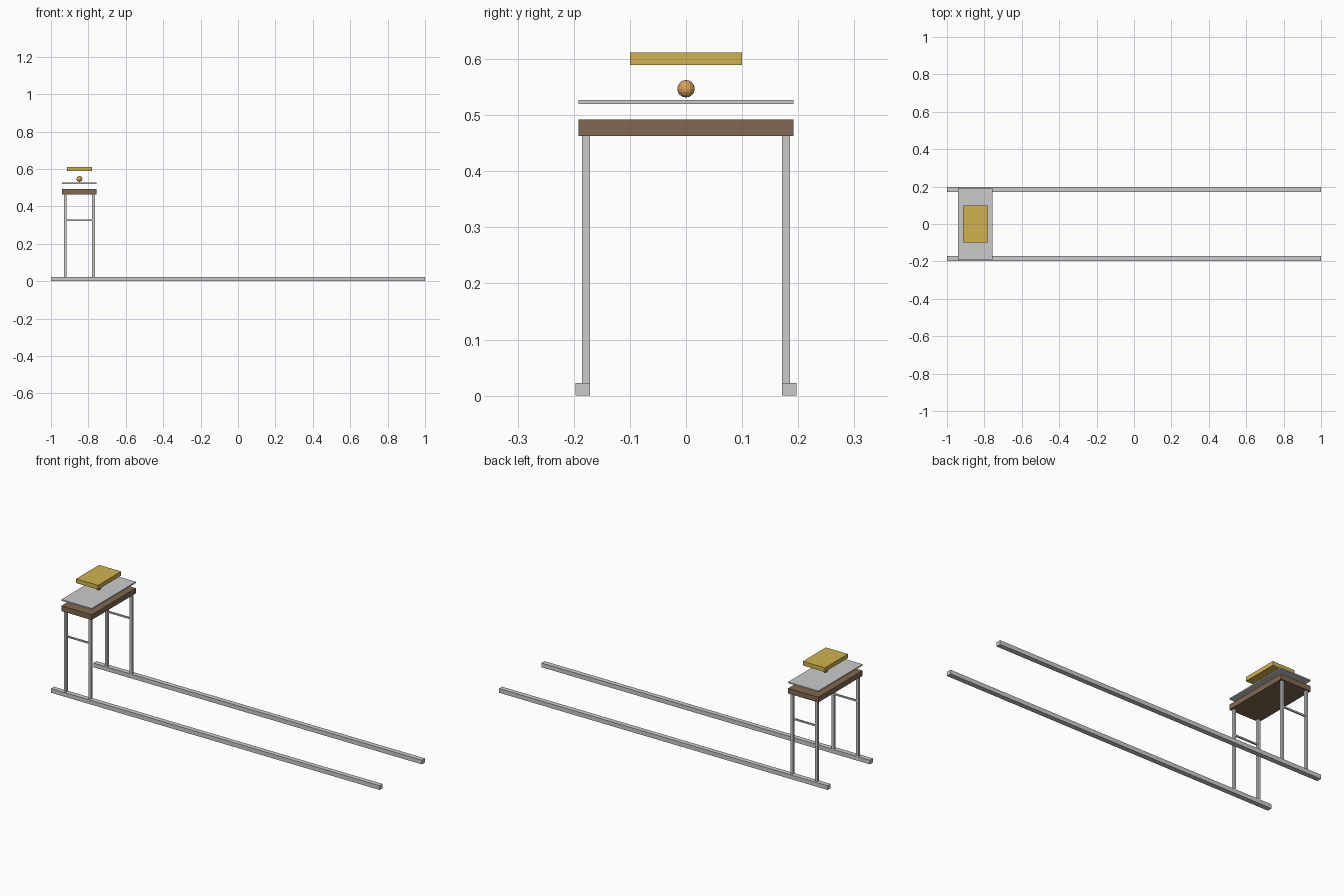
import bpy

if "Cube" in bpy.data.objects:
    bpy.data.objects.remove(bpy.data.objects["Cube"])


def material(name, rgb):
    m = bpy.data.materials.new(name)
    m.diffuse_color = (*rgb, 1)
    m.use_nodes = True
    m.node_tree.nodes["Principled BSDF"].inputs["Base Color"].default_value = m.diffuse_color
    return m


def box(name, x, y, z, mat=None):
    """Box from (min, max) ranges on each axis."""
    bpy.ops.mesh.primitive_cube_add(size=1, location=[sum(r) / 2 for r in (x, y, z)])
    o = bpy.context.object
    o.name = name
    o.scale = [r[1] - r[0] for r in (x, y, z)]
    bpy.ops.object.transform_apply(location=False, rotation=False, scale=True)
    if mat:
        o.data.materials.append(mat)
    return o


wood = material("wood", (0.22, 0.14, 0.08))
gold = material("gold", (0.63, 0.45, 0.08))
orange = material("orange", (0.70, 0.36, 0.10))

CX = -0.848   # centre of the carriage along the rails

for side, s in (("front", -1), ("back", 1)):
    # long floor rail
    yc = s * 0.184
    box(side + "_rail", (-1, 1), (yc - 0.0133, yc + 0.0133), (0, 0.023))
    # pair of legs standing on the rail
    yl = s * 0.178
    for end, e in (("left", -1), ("right", 1)):
        xl = CX + e * 0.075
        box(f"{side}_{end}_leg", (xl - 0.0073, xl + 0.0073),
            (yl - 0.0073, yl + 0.0073), (0.02, 0.463))
    # brace between the legs
    box(side + "_brace", (CX - 0.075, CX + 0.075),
        (yl - 0.004, yl + 0.004), (0.321, 0.329))

# wooden bed and floating metal plate
X, Y = (CX - 0.092, CX + 0.092), (-0.192, 0.192)
box("wooden_bed", X, Y, (0.463, 0.492), wood)
box("metal_plate", X, Y, (0.520, 0.527))

# faceted ball
bpy.ops.mesh.primitive_uv_sphere_add(segments=12, ring_count=8, radius=0.0155,
                                     location=(CX, 0, 0.547))
ball = bpy.context.object
ball.name = "ball"
ball.data.materials.append(orange)

# top slab
box("top_slab", (CX - 0.067, CX + 0.067), (-0.1, 0.1), (0.589, 0.612), gold)
